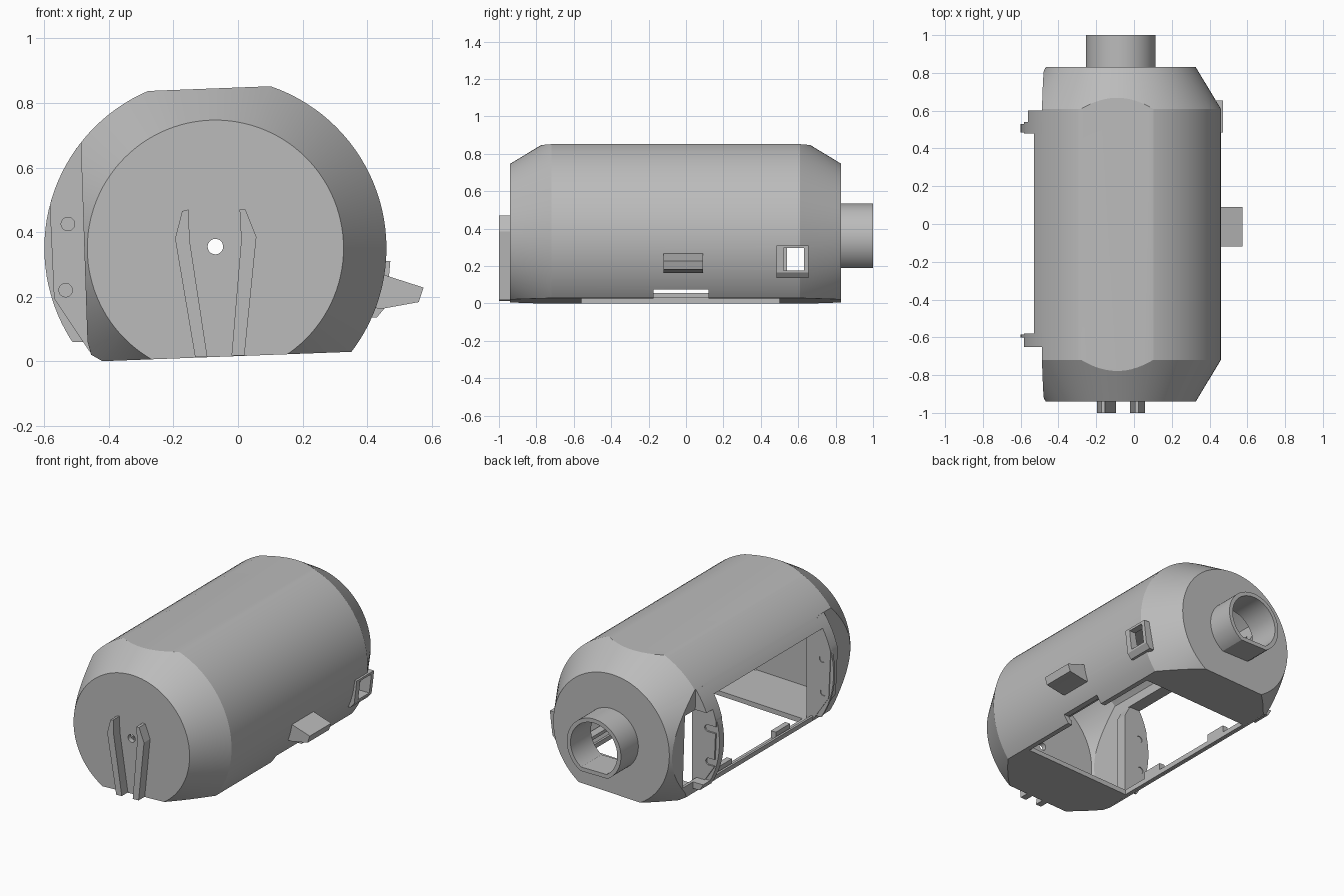
import bpy, bmesh, math
from mathutils import Vector

if "Cube" in bpy.data.objects:
    bpy.data.objects.remove(bpy.data.objects["Cube"])

CX, CZ = -0.07, 0.35          # axis of the round housing
R = 0.53

grey = bpy.data.materials.new("plain grey")
grey.diffuse_color = (0.5, 0.5, 0.5, 1)
grey.use_nodes = True
grey.node_tree.nodes["Principled BSDF"].inputs["Base Color"].default_value = grey.diffuse_color


def make(name, bm):
    bmesh.ops.recalc_face_normals(bm, faces=bm.faces)
    me = bpy.data.meshes.new(name)
    bm.to_mesh(me)
    bm.free()
    me.materials.append(grey)
    ob = bpy.data.objects.new(name, me)
    bpy.context.collection.objects.link(ob)
    return ob


def prism(name, pts, y0, y1):
    """Extrude an (x, z) outline along y."""
    bm = bmesh.new()
    f = bm.faces.new([bm.verts.new((x, y0, z)) for x, z in pts])
    g = bmesh.ops.extrude_face_region(bm, geom=[f])["geom"]
    bmesh.ops.translate(bm, verts=[v for v in g if isinstance(v, bmesh.types.BMVert)],
                        vec=Vector((0, y1 - y0, 0)))
    return make(name, bm)


def box(name, x0, x1, y0, y1, z0, z1):
    return prism(name, [(x0, z0), (x1, z0), (x1, z1), (x0, z1)], y0, y1)


def circle(x, z, r, n=64, zmin=-9):
    """Circle outline, optionally flattened below zmin."""
    pts = []
    for i in range(n):
        a = 2 * math.pi * (i + 0.5) / n
        p = (x + r * math.cos(a), z + r * math.sin(a))
        if p[1] > zmin:
            pts.append(p)
    if zmin > -9:
        h = math.sqrt(r * r - (zmin - z) ** 2)
        low = [(x - h, zmin), (x + h, zmin)]
        pts = sorted(pts + low, key=lambda p: (math.atan2(p[1] - z, p[0] - x) + math.pi / 2) % (2 * math.pi))
    return pts


def lathe(name, profile, n=112):
    """Closed solid of revolution about the housing axis from (y, r) stations."""
    bm = bmesh.new()
    rings = []
    for y, r in profile:
        rings.append([bm.verts.new((CX + r * math.cos(2 * math.pi * i / n), y,
                                    CZ + r * math.sin(2 * math.pi * i / n))) for i in range(n)])
    for a, b in zip(rings, rings[1:]):
        for i in range(n):
            j = (i + 1) % n
            bm.faces.new((a[i], a[j], b[j], b[i]))
    bm.faces.new(rings[0])
    bm.faces.new(rings[-1])
    return make(name, bm)


def boolean(ob, cutter, op="DIFFERENCE", keep=False):
    m = ob.modifiers.new("cut", "BOOLEAN")
    m.object, m.operation, m.solver = cutter, op, "EXACT"
    dg = bpy.context.evaluated_depsgraph_get()
    dg.update()
    me = bpy.data.meshes.new_from_object(ob.evaluated_get(dg))
    ob.modifiers.clear()
    ob.data = me
    if not keep:
        bpy.data.objects.remove(cutter)


# Housing: drum with conical ends
housing = lathe("housing", [(-0.94, 0.397), (-0.72, R), (0.61, R), (0.83, 0.397)])

# Flats: sloped top, sloped base, lower left corner, left side of both ends
boolean(housing, prism("c", [(-0.8, 0.817), (0.6, 0.871), (0.6, 1.2), (-0.8, 1.2)], -1.2, 1.2))
boolean(housing, prism("c", [(-0.42, 0), (0.6, 0.0383), (0.6, -0.5), (-0.9, -0.5), (-0.9, 0)], -1.2, 1.2))
boolean(housing, prism("c", [(-0.42, -0.02), (-0.42, 0.0), (-0.455, 0.02), (-0.466, 0.06),
                             (-0.8, 0.06), (-0.8, -0.02)], -1.2, 1.2))
side = [(-0.465, 0.02), (-0.487, 0.67), (-0.487, 1), (-0.9, 1), (-0.9, 0.02)]
for y0, y1 in ((-1.2, -0.6), (0.6, 1.2)):
    boolean(housing, prism("c", side, y0, y1))

# Hollow interior
inner = lathe("inner", [(-0.91, 0.372), (-0.71, 0.5), (0.6, 0.5), (0.8, 0.372)])
boolean(inner, prism("c", [(-0.45, 0.03), (0.6, 0.065), (0.6, 0.835), (-0.45, 0.8)], -1.1, 1.1), "INTERSECT")
boolean(housing, inner)

# Openings: left side, side window behind the back flange, base, and right base notch
boolean(housing, box("c", -0.8, -0.36, -0.585, 0.485, 0.055, 0.615))
boolean(housing, box("c", -0.8, -0.42, 0.53, 0.7, 0.1, 0.55))
boolean(housing, box("c", -0.405, 0.322, -0.56, 0.5, -0.2, 0.09))
boolean(housing, box("c", 0.2, 0.6, -0.175, 0.12, -0.1, 0.075))
# Front screw hole and rear pipe bore
boolean(housing, prism("c", circle(CX, 0.355, 0.024, 24), -1.1, -0.8))
boolean(housing, prism("c", circle(CX, CZ, 0.16, 64, 0.215), 0.7, 1.1))

# Rear pipe with flattened underside
pipe = prism("rear_pipe", circle(CX, CZ, 0.185, 64, 0.19), 0.81, 1.0)
boolean(pipe, prism("c", circle(CX, CZ, 0.16, 64, 0.215), 0.7, 1.1))

# Left mounting flanges with two screw holes each
arc = []
for i in range(9):
    a = math.radians(142 + (165.5 - 142) * i / 8)
    arc.append((CX + R * math.cos(a), CZ + R * math.sin(a)))
outline = arc + [(-0.57, 0.195), (-0.46, 0.03), (-0.42, 0.012), (-0.42, 0.55)]
flanges = []
for name, y0, y1 in (("front_flange", -0.65, -0.58), ("back_flange", 0.48, 0.54)):
    fl = prism(name, outline, y0, y1)
    for x, z in ((-0.527, 0.425), (-0.534, 0.22)):
        boolean(fl, prism("c", circle(x, z, 0.021, 24), -1, 1))
    flanges.append(fl)
# Back flange slots run out to the free edge
for z in (0.425, 0.22):
    boolean(flanges[1], box("c", -0.7, -0.53, 0.512, 0.6, z - 0.021, z + 0.021))

# Front guide ribs
prism("left_guide_rib", [(-0.195, 0.38), (-0.173, 0.465), (-0.153, 0.47), (-0.15, 0.375),
                         (-0.095, 0.014), (-0.133, 0.013)], -1.0, -0.93)
prism("right_guide_rib", [(0.005, 0.47), (0.023, 0.47), (0.057, 0.385), (0.02, 0.018),
                          (-0.02, 0.017), (0.01, 0.375)], -1.0, -0.93)

# Wedge lug on the right side
prism("side_lug", [(0.43, 0.275), (0.46, 0.265), (0.575, 0.228), (0.56, 0.183), (0.45, 0.163),
                   (0.41, 0.165)], -0.12, 0.09)

# Strap loop on the right side, with its window cut through the wall
loop = prism("strap_loop", [(0.4, 0.135), (0.43, 0.135), (0.455, 0.165), (0.468, 0.265), (0.472, 0.31),
                            (0.435, 0.31)], 0.485, 0.655)
window = box("window", 0.3, 0.7, 0.522, 0.63, 0.177, 0.296)
boolean(loop, window, keep=True)
boolean(housing, window)

# Small clips on the left sill and a ledge along the inside right wall
for i, y in enumerate((-0.32, 0.25)):
    box(f"sill_clip_{i + 1}", -0.44, -0.405, y - 0.07, y + 0.07, 0.02, 0.075)
box("inner_ledge", 0.31, 0.36, -0.62, 0.48, 0.1, 0.12)

# Smooth the round surfaces, keep corners crisp
for ob in bpy.context.scene.objects:
    ob.select_set(True)
    bpy.context.view_layer.objects.active = ob
bpy.ops.object.shade_smooth_by_angle(angle=math.radians(25))
